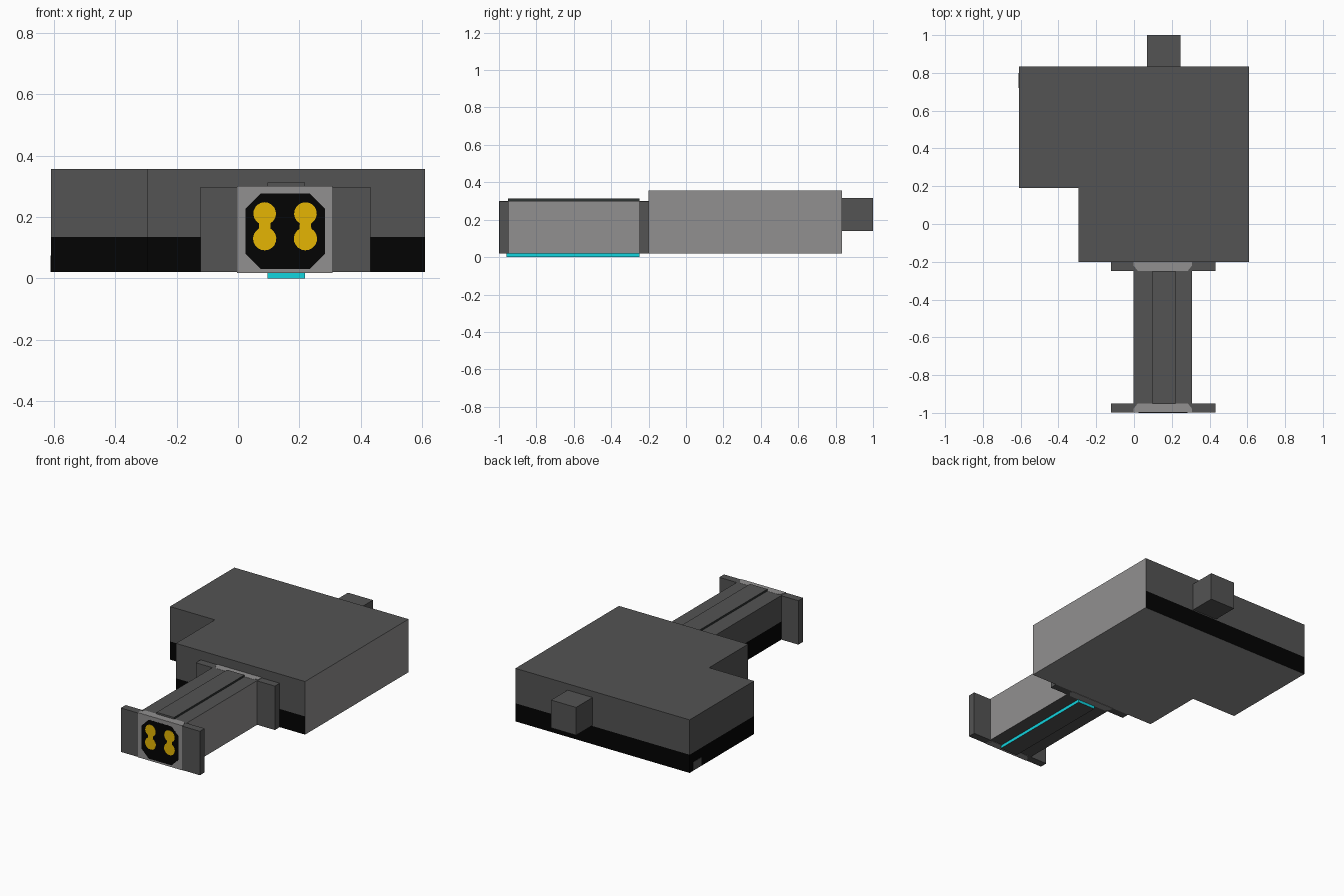
import bpy, bmesh, math
from mathutils import Vector

if "Cube" in bpy.data.objects:
    bpy.data.objects.remove(bpy.data.objects["Cube"])


def material(name, rgb):
    m = bpy.data.materials.new(name)
    m.diffuse_color = (*rgb, 1)
    m.use_nodes = True
    m.node_tree.nodes["Principled BSDF"].inputs["Base Color"].default_value = m.diffuse_color
    return m


GREY = material("dark grey", (0.087, 0.087, 0.087))
LIGHT = material("light grey", (0.285, 0.278, 0.278))
BLACK = material("black", (0.001, 0.001, 0.001))
CHAR = material("charcoal", (0.030, 0.036, 0.034))
CYAN = material("cyan", (0.006, 0.66, 0.74))
GOLD = material("gold", (0.78, 0.46, 0.001))

BAND_Z = 0.135


def prism(name, pts, axis, lo, hi, mats, rule=None, cut_z=None):
    """Extrude a 2D outline along 'y' (pts are x,z) or 'z' (pts are x,y)."""
    bm = bmesh.new()
    place = (lambda p: (p[0], lo, p[1])) if axis == 'y' else (lambda p: (p[0], p[1], lo))
    face = bm.faces.new([bm.verts.new(place(p)) for p in pts])
    ext = bmesh.ops.extrude_face_region(bm, geom=[face])
    move = Vector((0, hi - lo, 0) if axis == 'y' else (0, 0, hi - lo))
    bmesh.ops.translate(bm, vec=move, verts=[v for v in ext['geom'] if isinstance(v, bmesh.types.BMVert)])
    if cut_z is not None:
        bmesh.ops.bisect_plane(bm, geom=bm.verts[:] + bm.edges[:] + bm.faces[:],
                               plane_co=(0, 0, cut_z), plane_no=(0, 0, 1))
    bmesh.ops.recalc_face_normals(bm, faces=bm.faces[:])
    bm.normal_update()
    if rule:
        for f in bm.faces:
            f.material_index = rule(f.normal, f.calc_center_median())
    me = bpy.data.meshes.new(name)
    bm.to_mesh(me)
    bm.free()
    for m in mats:
        me.materials.append(m)
    ob = bpy.data.objects.new(name, me)
    bpy.context.collection.objects.link(ob)
    return ob


def box(name, x, y, z, mats, rule=None, cut_z=None):
    pts = [(x[0], y[0]), (x[1], y[0]), (x[1], y[1]), (x[0], y[1])]
    return prism(name, pts, 'z', z[0], z[1], mats, rule, cut_z)


# L-shaped main body: light right side and underside, black lower band elsewhere
def body_rule(n, c):
    if n.x > 0.5 or n.z < -0.5:
        return 1
    return 2 if abs(n.z) < 0.5 and c.z < BAND_Z else 0


outline = [(-0.295, -0.2), (0.61, -0.2), (0.61, 0.835), (-0.61, 0.835), (-0.61, 0.19), (-0.295, 0.19)]
prism("body", outline, 'z', 0.02, 0.356, [GREY, LIGHT, BLACK], body_rule, BAND_Z)
box("side_marker", (-0.611, -0.606), (0.72, 0.80), (0.021, 0.075), [GREY])

# Rear stub
box("rear_stub", (0.07, 0.245), (0.83, 1.0), (0.14, 0.316), [GREY])


# Front tube: light right side, black band on the left
def tube_rule(n, c):
    if n.x > 0.5:
        return 1
    return 2 if n.x < -0.5 and c.z < BAND_Z else 0


box("tube", (-0.003, 0.308), (-0.96, -0.2), (0.02, 0.3), [GREY, LIGHT, BLACK], tube_rule, BAND_Z)

# Ridge on top and strip below: coloured sides only
box("top_ridge", (0.097, 0.219), (-0.953, -0.248), (0.29, 0.312), [GREY, CHAR],
    lambda n, c: 1 if abs(n.x) > 0.5 else 0)
box("bottom_strip", (0.097, 0.219), (-0.96, -0.248), (0.0, 0.025), [GREY, CYAN],
    lambda n, c: 0 if abs(n.z) > 0.5 else 1)

# Flanges at both ends of the tube, with tapered light plates above and below
for name, outer, inner in (("front", -0.998, -0.95), ("rear", -0.2, -0.248)):
    box(name + "_flange", (-0.122, 0.432), sorted((outer, inner)), (0.02, 0.298), [GREY])
    mid = outer + (inner - outer) * 0.4
    plate = [(-0.003, outer), (0.308, outer), (0.308, mid), (0.285, inner), (0.02, inner), (-0.003, mid)]
    for side, z in (("top", 0.296), ("bottom", 0.018)):
        prism(f"{name}_flange_{side}_plate", plate, 'z', z, z + 0.005, [LIGHT])

# Socket face: light frame, black octagon, gold contact pairs
prism("socket_frame", [(-0.001, 0.02), (0.306, 0.02), (0.306, 0.3), (-0.001, 0.3)],
      'y', -0.9988, -0.996, [LIGHT])
cx, cz, hx, hz, c = 0.154, 0.153, 0.13, 0.123, 0.05
octagon = [(cx + sx * (hx - a), cz + sz * (hz - b)) for sx, sz, a, b in (
    (-1, -1, c, 0), (1, -1, c, 0), (1, -1, 0, c), (1, 1, 0, c),
    (1, 1, c, 0), (-1, 1, c, 0), (-1, 1, 0, c), (-1, -1, 0, c))]
prism("socket_opening", octagon, 'y', -0.9994, -0.996, [BLACK])


def arc(x, z, r, start):
    angles = [math.radians(start + 300 * i / 16) for i in range(17)]
    return [(x + r * math.cos(a), z + r * math.sin(a)) for a in angles]


for side, x in (("left", 0.087), ("right", 0.220)):
    pts = arc(x, 0.211, 0.037, -60) + arc(x, 0.129, 0.038, 120)
    prism("contacts_" + side, pts, 'y', -1.0, -0.996, [GOLD])
